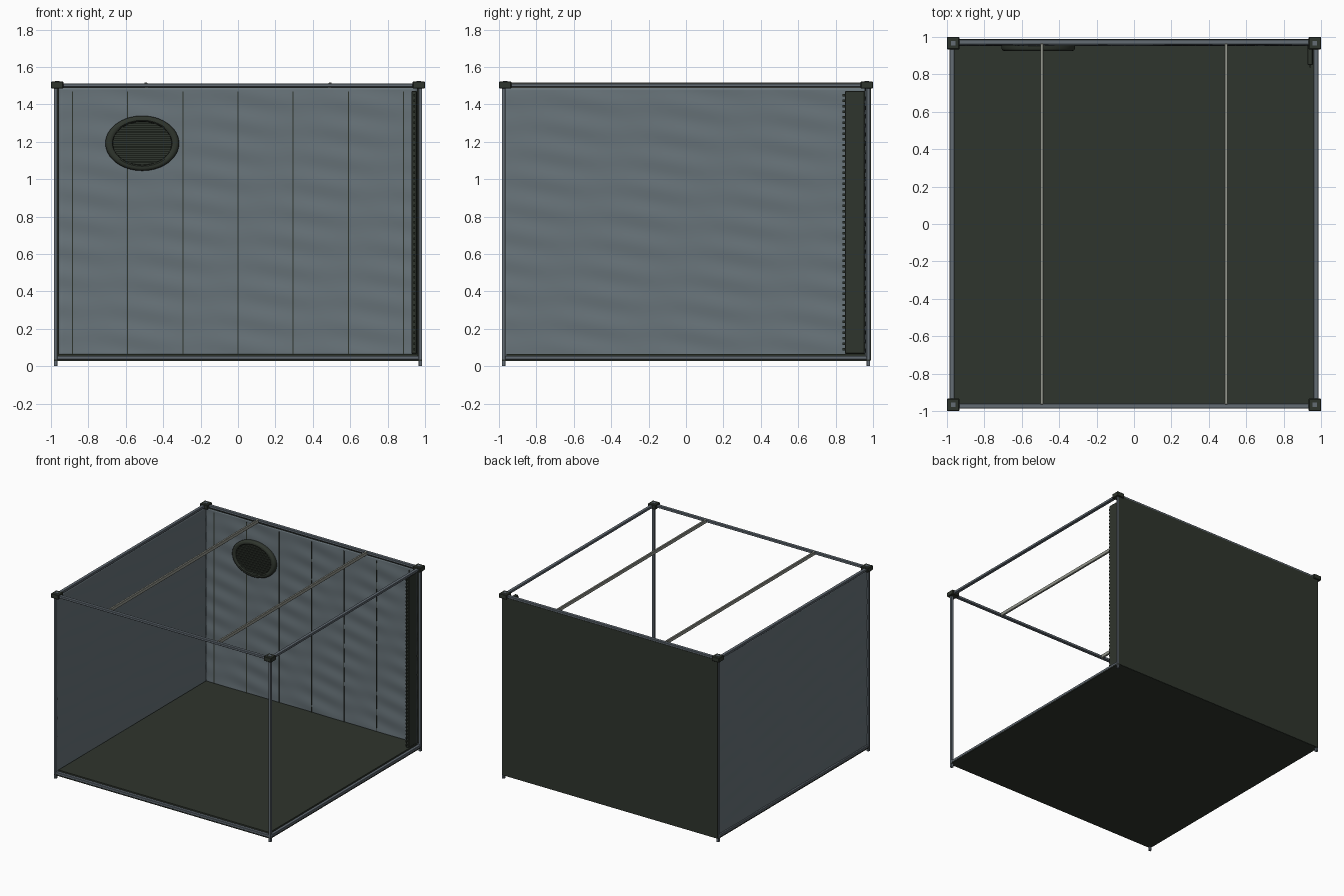
import bpy
import bmesh
from math import sin, cos, pi
from mathutils import Vector

cube = bpy.data.objects.get("Cube")
if cube:
    bpy.data.objects.remove(cube, do_unlink=True)


def material(name, color):
    mat = bpy.data.materials.new(name)
    mat.use_nodes = True
    mat.diffuse_color = (*color, 1)
    bsdf = mat.node_tree.nodes["Principled BSDF"]
    bsdf.inputs["Base Color"].default_value = (*color, 1)
    bsdf.inputs["Roughness"].default_value = 0.7
    return mat


GREEN = material("dark green", (0.028, 0.035, 0.026))
GREY = material("blue grey fabric", (0.14, 0.175, 0.195))
STEEL = material("steel grey", (0.125, 0.15, 0.175))
BEIGE = material("pale beige metal", (0.3, 0.31, 0.27))


def finish(name, bm, mat, smooth=False):
    bmesh.ops.recalc_face_normals(bm, faces=bm.faces)
    mesh = bpy.data.meshes.new(name)
    bm.to_mesh(mesh)
    bm.free()
    mesh.materials.append(mat)
    for poly in mesh.polygons:
        poly.use_smooth = smooth
    obj = bpy.data.objects.new(name, mesh)
    bpy.context.collection.objects.link(obj)
    return obj


def add_box(bm, lo, hi):
    lo, hi = Vector(lo), Vector(hi)
    verts = bmesh.ops.create_cube(bm, size=1)["verts"]
    bmesh.ops.scale(bm, vec=hi - lo, verts=verts)
    bmesh.ops.translate(bm, vec=(lo + hi) / 2, verts=verts)


def box(name, lo, hi, mat, bevel=0):
    bm = bmesh.new()
    add_box(bm, lo, hi)
    obj = finish(name, bm, mat)
    if bevel:
        mod = obj.modifiers.new("Bevel", "BEVEL")
        mod.width = bevel
        mod.segments = 1
    return obj


# Floor tray: thin base under the rails and a raised inner mat
box("floor_base", (-0.985, -0.985, 0.029), (0.985, 0.985, 0.036), GREEN)
box("floor_mat", (-0.96, -0.96, 0.036), (0.96, 0.96, 0.066), GREEN)

# Corner posts, connector blocks and post caps
C = 0.967
for sx, x_name in ((-1, "right"), (1, "left")):
    for sy, y_name in ((-1, "front"), (1, "back")):
        tag = f"{y_name}_{x_name}"
        px, py, r = sx * 0.975, sy * 0.975, 0.01
        box(f"post_{tag}", (px - r, py - r, 0), (px + r, py + r, 1.5), STEEL, 0.002)
        cx, cy, h = sx * C, sy * C, 0.033
        box(f"corner_block_{tag}", (cx - h, cy - h, 1.485), (cx + h, cy + h, 1.522), GREEN, 0.003)
        box(f"post_cap_{tag}", (cx - 0.012, cy - 0.012, 1.52), (cx + 0.012, cy + 0.012, 1.525), STEEL)

# Rails along the top and bottom of all four sides
for level, z0, z1, w in (("top", 1.493, 1.512, 0.013), ("bottom", 0.036, 0.056, 0.012)):
    for s, side in ((-1, "front"), (1, "back")):
        y = s * 0.973
        box(f"{level}_rail_{side}", (-C, y - w, z0), (C, y + w, z1), STEEL, 0.002)
    for s, side in ((-1, "right"), (1, "left")):
        x = s * 0.973
        box(f"{level}_rail_{side}", (x - w, -C, z0), (x + w, C, z1), STEEL, 0.002)

# Roof crossbars
for s, side in ((-1, "right"), (1, "left")):
    x = s * 0.493
    box(f"crossbar_{side}", (x - 0.008, -0.965, 1.488), (x + 0.008, 0.965, 1.516), BEIGE, 0.002)


def ripple(u, z):
    # Gentle uneven swell of hanging cloth
    return 0.0016 * sin(2 * pi * (z / 0.15 + 0.55 * u)) + 0.0011 * sin(2 * pi * (z / 0.17 + 2.2 * u))


def curtain(name, place, width, z0, z1):
    bm = bmesh.new()
    nu, nz = 80, 110
    bmesh.ops.create_grid(bm, x_segments=nu, y_segments=nz, size=0.5)
    for v in bm.verts:
        u = v.co.x * width
        z = z0 + (v.co.y + 0.5) * (z1 - z0)
        v.co = place(u, z, ripple(u, z))
    obj = finish(name, bm, GREY, True)
    mod = obj.modifiers.new("Thickness", "SOLIDIFY")
    mod.thickness = 0.003
    mod.offset = 0
    return obj


# Rippled side curtain and lining of the back wall
curtain("side_curtain", lambda u, z, d: (-0.97 + d, u, z), 1.95, 0.045, 1.488)
curtain("back_lining", lambda u, z, d: (u, 0.957 + d, z), 1.92, 0.06, 1.49)

# Plain outer sheet of the back wall
box("back_sheet", (-0.98, 0.983, 0.03), (0.975, 0.989, 1.497), GREEN)

# Vertical seams on the back lining
bm = bmesh.new()
for i in range(-3, 4):
    x = i * 0.295
    add_box(bm, (x - 0.003, 0.952, 0.066), (x + 0.003, 0.956, 1.47))
finish("lining_seams", bm, GREEN)

# Gathered curtain at the back left corner with a row of teeth on its edge
box("gathered_curtain", (0.927, 0.85, 0.066), (0.957, 0.957, 1.472), GREEN, 0.004)
bm = bmesh.new()
for i in range(47):
    z = 0.085 + i * 0.0295
    add_box(bm, (0.938, 0.836, z), (0.946, 0.851, z + 0.013))
finish("curtain_teeth", bm, GREEN)

# Oval vent: lathed rim stretched into an ellipse, with a slatted grille
VX, VZ, RX, RZ = -0.512, 1.192, 0.197, 0.147
bm = bmesh.new()
rings = []
N = 64
for inset, y in ((0, 0.957), (0, 0.938), (0.006, 0.928), (0.016, 0.924),
                 (0.03, 0.924), (0.038, 0.93), (0.04, 0.948)):
    rings.append([bm.verts.new((VX + (RX - inset) * cos(2 * pi * k / N), y,
                                VZ + (RZ - inset * 0.8) * sin(2 * pi * k / N))) for k in range(N)])
for a, b in zip(rings, rings[1:]):
    for k in range(N):
        bm.faces.new((a[k], a[(k + 1) % N], b[(k + 1) % N], b[k]))
bm.faces.new(rings[-1])
rim = finish("vent_rim", bm, GREEN)
bpy.ops.object.select_all(action="DESELECT")
rim.select_set(True)
bpy.context.view_layer.objects.active = rim
bpy.ops.object.shade_smooth_by_angle(angle=0.7)

bm = bmesh.new()
for i in range(-5, 6):
    dz = i * 0.02
    half = 0.157 * (1 - (dz / 0.118) ** 2) ** 0.5
    add_box(bm, (VX - half, 0.932, VZ + dz - 0.006), (VX + half, 0.95, VZ + dz + 0.006))
finish("vent_slats", bm, GREEN)
